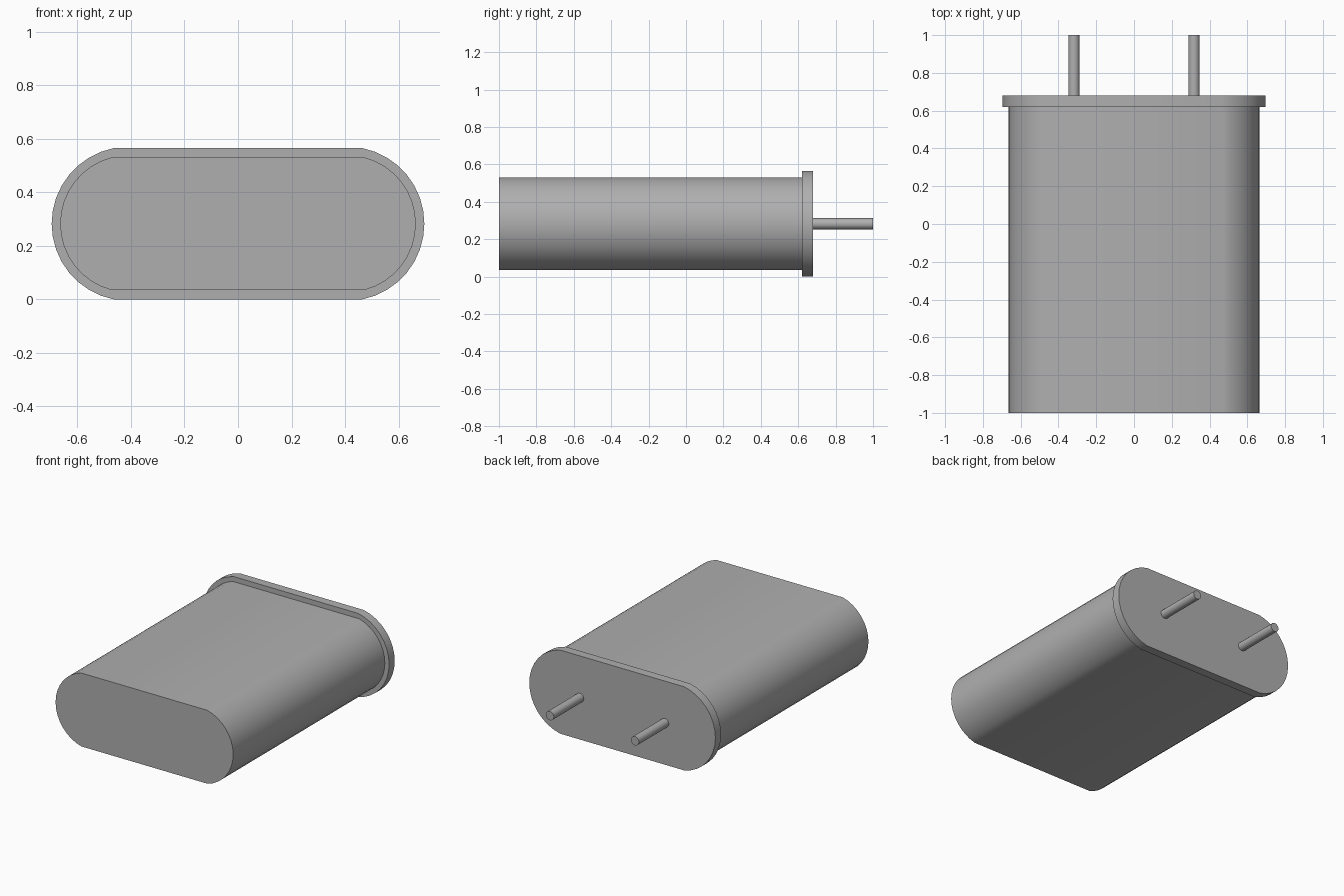
import bpy, bmesh
from math import asin, cos, sin, pi, radians

cube = bpy.data.objects.get("Cube")
if cube:
    bpy.data.objects.remove(cube, do_unlink=True)

MID_Z = 0.2825

metal = bpy.data.materials.new("grey metal")
metal.use_nodes = True
colour = (0.43, 0.43, 0.43, 1)
metal.diffuse_color = colour
metal.node_tree.nodes["Principled BSDF"].inputs["Base Color"].default_value = colour


def rounded_outline(radius, half_height, centre_x=0.408, steps=16):
    """Flat top and bottom, closed by an arc at each end."""
    limit = asin(half_height / radius)
    arc = [-limit + 2 * limit * i / steps for i in range(steps + 1)]
    side = [(centre_x + radius * cos(a), radius * sin(a)) for a in arc]
    return side + [(-x, -z) for x, z in side]


def circle_outline(radius, x, steps=20):
    return [(x + radius * cos(2 * pi * i / steps), radius * sin(2 * pi * i / steps))
            for i in range(steps)]


def extrude_along_y(name, outline, y0, y1):
    bm = bmesh.new()
    base = bm.faces.new([bm.verts.new((x, y0, MID_Z + z)) for x, z in outline])
    grown = bmesh.ops.extrude_face_region(bm, geom=[base], use_keep_orig=True)
    moved = [v for v in grown["geom"] if isinstance(v, bmesh.types.BMVert)]
    bmesh.ops.translate(bm, verts=moved, vec=(0, y1 - y0, 0))
    bmesh.ops.recalc_face_normals(bm, faces=bm.faces)
    mesh = bpy.data.meshes.new(name)
    bm.to_mesh(mesh)
    bm.free()
    mesh.materials.append(metal)
    obj = bpy.data.objects.new(name, mesh)
    bpy.context.collection.objects.link(obj)
    bpy.ops.object.select_all(action="DESELECT")
    obj.select_set(True)
    bpy.context.view_layer.objects.active = obj
    bpy.ops.object.shade_smooth_by_angle(angle=radians(25))


# Can and the wider flange closing its back
extrude_along_y("can_body", rounded_outline(0.256, 0.248), -1, 0.62)
extrude_along_y("base_flange", rounded_outline(0.288, MID_Z), 0.62, 0.68)

# Two lead pins
for side, x in (("left", 0.318), ("right", -0.318)):
    extrude_along_y(side + "_pin", circle_outline(0.03, x), 0.68, 1)
